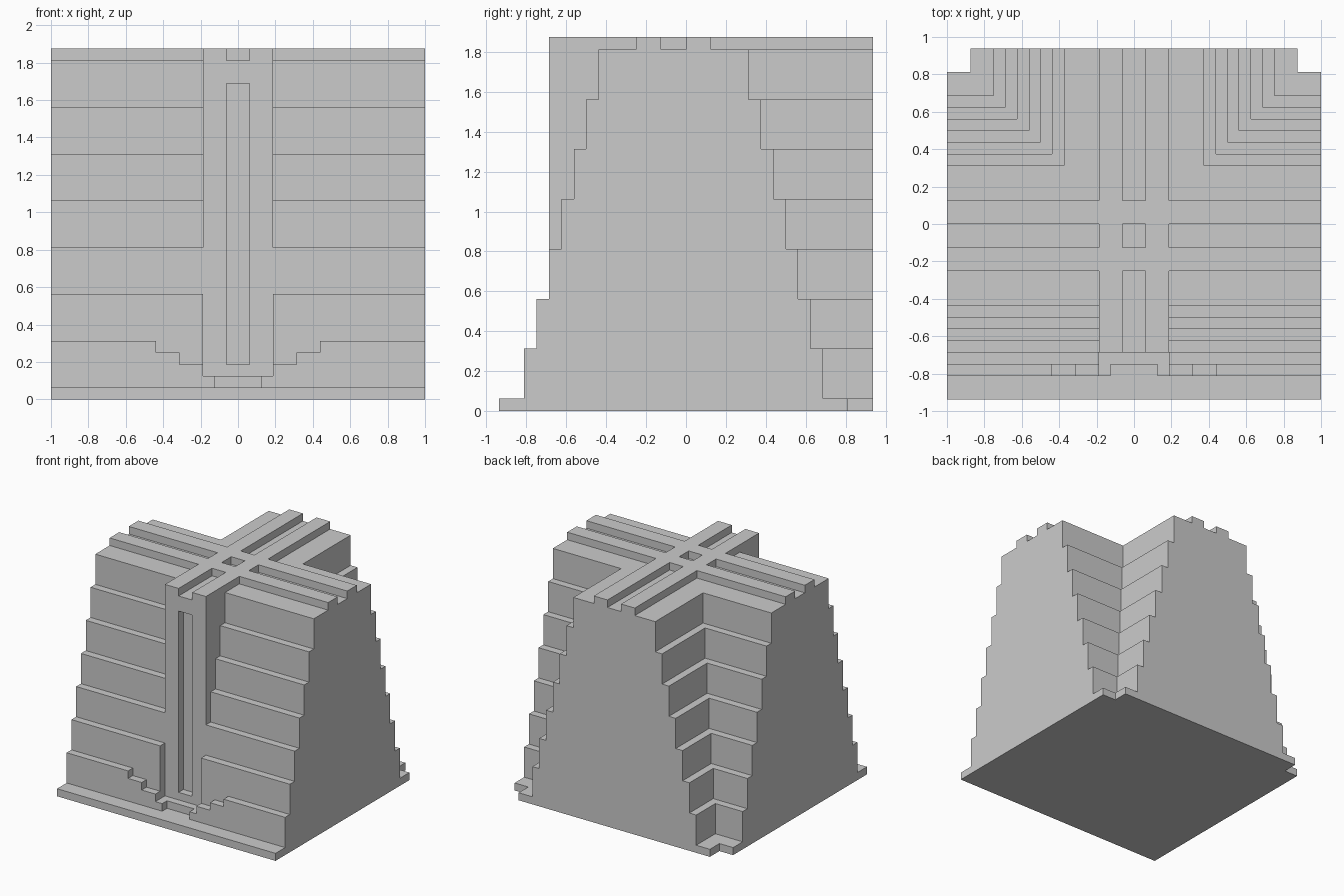
import bpy, bmesh

if "Cube" in bpy.data.objects:
    bpy.data.objects.remove(bpy.data.objects["Cube"])

U = 1 / 16  # everything sits on a 1/16 unit lattice


def add_object(name, bm):
    bmesh.ops.recalc_face_normals(bm, faces=bm.faces)
    mesh = bpy.data.meshes.new(name)
    bm.to_mesh(mesh)
    bm.free()
    obj = bpy.data.objects.new(name, mesh)
    bpy.context.collection.objects.link(obj)
    return obj


def prism(name, outline, axis, lo, hi):
    """Extrude a 2D outline: axis 'z' takes (x, y) points, 'y' takes (x, z)."""
    place = (lambda a, b, t: (a, b, t)) if axis == 'z' else (lambda a, b, t: (a, t, b))
    bm = bmesh.new()
    ends = [[bm.verts.new([c * U for c in place(a, b, t)]) for a, b in outline]
            for t in (lo, hi)]
    n = len(outline)
    for ring in ends:
        bm.faces.new(ring)
    for i in range(n):
        j = (i + 1) % n
        bm.faces.new((ends[0][i], ends[0][j], ends[1][j], ends[1][i]))
    return add_object(name, bm)


def box(name, x0, x1, y0, y1, z0, z1):
    return prism(name, [(x0, y0), (x1, y0), (x1, y1), (x0, y1)], 'z', z0, z1)


def cut(obj, *cutters):
    for cutter in cutters:
        cutter.hide_render = True
        mod = obj.modifiers.new("cut", 'BOOLEAN')
        mod.operation = 'DIFFERENCE'
        mod.solver = 'EXACT'
        mod.object = cutter
        bpy.context.view_layer.objects.active = obj
        bpy.ops.object.modifier_apply(modifier=mod.name)


def mirrored(half):
    return half + [(-a, b) for a, b in reversed(half)]


# Stepped tower: a stack of rings, front and back corners stepping inwards
levels = [(0, 1, -15, 14, 13)]  # bottom, top, front y, corner notch x, notch y
levels += [(1 + 4 * k, 5 + 4 * k, -13 + k, 12 - k, 11 - k) for k in range(7)]

bm = bmesh.new()
rings = []
for bottom, top, front, nx, ny in levels:
    plan = mirrored([(16, front), (16, ny), (nx, ny), (nx, 15)])
    for z in (bottom, top):
        rings.append([bm.verts.new((x * U, y * U, z * U)) for x, y in plan])
bm.faces.new(rings[0])
bm.faces.new(rings[-1])
for i in range(8):
    j = (i + 1) % 8
    if i in (0, 3, 6):  # flat right, back and left walls
        bm.faces.new([r[i] for r in rings] + [r[j] for r in reversed(rings)])
    else:               # risers and treads
        for a, b in zip(rings, rings[1:]):
            bm.faces.new((a[i], a[j], b[j], b[i]))
tower = add_object("stepped_tower", bm)

# Front pillar standing proud of the upper terraces
pillar = box("front_pillar", -3, 3, -11, -7, 13, 29)

# Entrance steps, entrance recess and the tall pillar slot
stairs = prism("stairs_cutter", mirrored(
    [(2, 1), (2, 2), (3, 2), (3, 3), (5, 3), (5, 4), (7, 4), (7, 6)]), 'y', -14, -12)
recess = box("recess_cutter", -3, 3, -14, -11, 2, 10)
slot = box("slot_cutter", -1, 1, -12, -10, 3, 27)
cut(tower, stairs, recess, slot)
cut(pillar, slot)

# Roof ribs: a cross with a channel along each arm and a square centre hole
ribs = prism("roof_ribs", mirrored(
    [(3, -11), (3, -4), (16, -4), (16, 2), (3, 2), (3, 15)]), 'z', 29, 30)
channels = [box("channel_cutter", *c, 28, 31) for c in (
    (3, 17, -2, 0), (-17, -3, -2, 0), (-1, 1, 2, 16), (-1, 1, -12, -4), (-1, 1, -2, 0))]
cut(ribs, *channels)

for helper in [stairs, recess, slot] + channels:
    bpy.data.objects.remove(helper)
